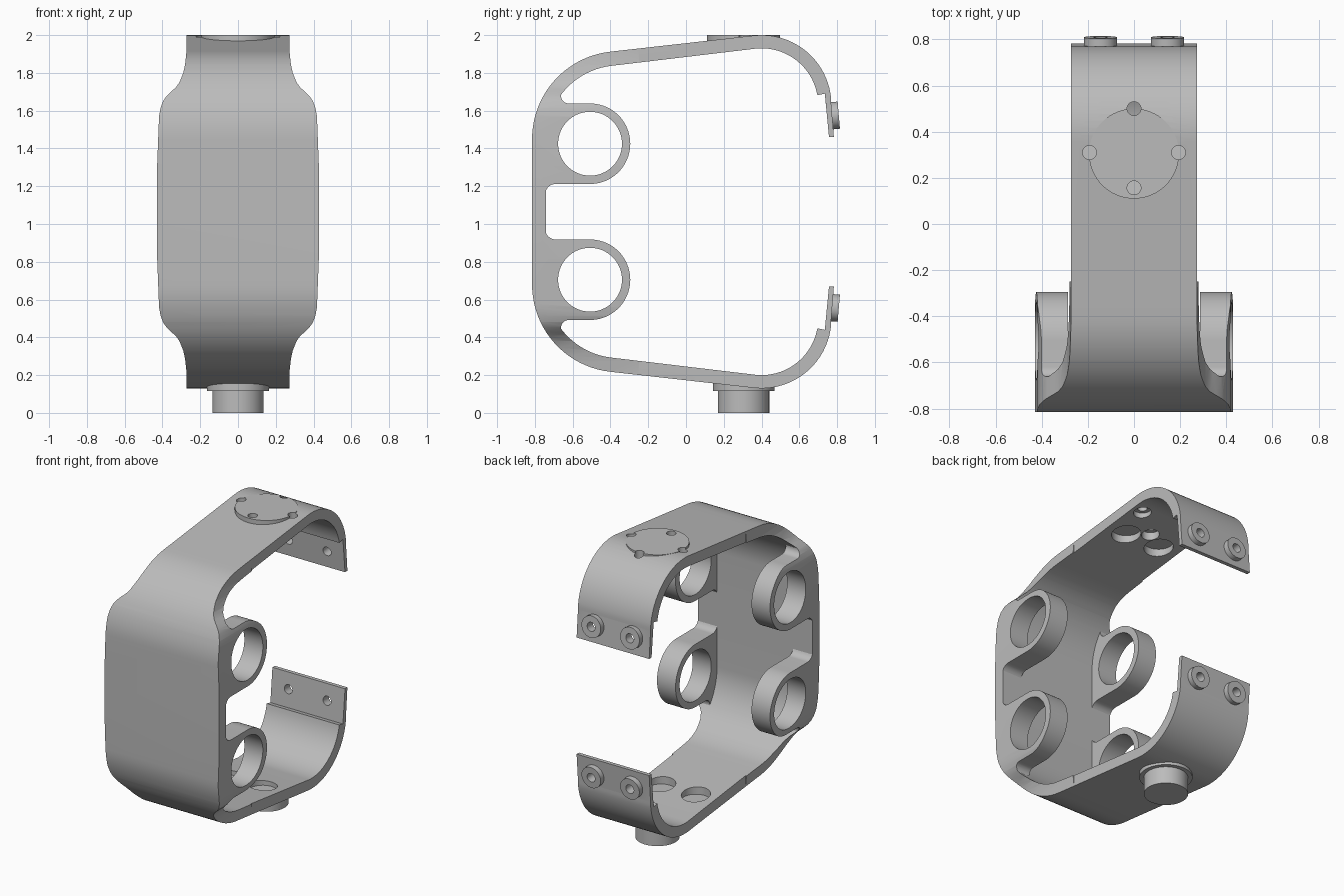
import bpy, bmesh, math
from mathutils import Vector, Matrix

cube = bpy.data.objects.get("Cube")
if cube:
    bpy.data.objects.remove(cube, do_unlink=True)

MID = 1.065  # height of the bracket's mirror plane

mat = bpy.data.materials.new("plain grey")
mat.use_nodes = True
grey = (0.5, 0.5, 0.5, 1)
mat.diffuse_color = grey
mat.node_tree.nodes["Principled BSDF"].inputs["Base Color"].default_value = grey


def flip(pts):
    return [(a, 2 * MID - z) for a, z in pts]


def arc(cy, cz, r, start, end, n=20):
    angles = [math.radians(start + (end - start) * i / n) for i in range(n + 1)]
    return [(cy + r * math.cos(t), cz + r * math.sin(t)) for t in angles]


def make(name, bm):
    bmesh.ops.recalc_face_normals(bm, faces=bm.faces)
    mesh = bpy.data.meshes.new(name)
    bm.to_mesh(mesh)
    bm.free()
    mesh.materials.append(mat)
    ob = bpy.data.objects.new(name, mesh)
    bpy.context.collection.objects.link(ob)
    return ob


def prism(name, pts, axis, lo, hi):
    """Extrude a (y, z) outline along x, or an (x, z) outline along y."""
    bm = bmesh.new()
    place = (lambda a, z: (lo, a, z)) if axis == "x" else (lambda a, z: (a, lo, z))
    face = bm.faces.new([bm.verts.new(place(a, z)) for a, z in pts])
    moved = bmesh.ops.extrude_face_region(bm, geom=[face])["geom"]
    shift = Vector((hi - lo, 0, 0) if axis == "x" else (0, hi - lo, 0))
    bmesh.ops.translate(bm, vec=shift, verts=[v for v in moved if isinstance(v, bmesh.types.BMVert)])
    return make(name, bm)


def rod(name, r, start, end, sides=48):
    """Cylinder between two points."""
    a, b = Vector(start), Vector(end)
    bm = bmesh.new()
    turn = (b - a).to_track_quat("Z", "Y").to_matrix().to_4x4()
    bmesh.ops.create_cone(bm, cap_ends=True, segments=sides, radius1=r, radius2=r,
                          depth=(b - a).length, matrix=Matrix.Translation((a + b) / 2) @ turn)
    return make(name, bm)


def combine(ob, tool, operation):
    tool.hide_render = True
    mod = ob.modifiers.new("cut", "BOOLEAN")
    mod.operation, mod.solver, mod.object = operation, "EXACT", tool
    bpy.context.view_layer.objects.active = ob
    bpy.ops.object.modifier_apply(modifier=mod.name)
    bpy.data.objects.remove(tool, do_unlink=True)


# C-shaped band
outer = [(.783, 1.46), (.768, 1.645)] + arc(.40, 1.63, .37, 5, 96.2) + arc(-.35, 1.45, .465, 96.2, 180)
inner = [(.757, 1.46), (.735, 1.69)] + arc(.40, 1.63, .30, 10, 96.2) + arc(-.35, 1.45, .39, 96.2, 180)
outline = outer + flip(outer)[::-1] + flip(inner) + inner[::-1]
band = prism("bracket_band", outline, "x", -.5, .5)

# Four ring lugs along the sides
lug = (arc(-.69, 1.157, .055, 180, 90, 8) + arc(-.508, 1.425, .213, -90, 90, 40)
       + arc(-.62, 1.68, .042, 270, 150, 8) + [(-.70, 1.70), (-.78, 1.45), (-.78, 1.157)])
for pts in (lug, flip(lug)):
    for lo, hi in ((.285, .48), (-.48, -.285)):
        combine(band, prism("lug", pts, "x", lo, hi), "UNION")

# Trim to the barrel-shaped front outline and to the narrow rear arms
half = [(.272, 2.1), (.272, 1.92), (.28, 1.845), (.29, 1.80), (.31, 1.75), (.33, 1.722), (.355, 1.70),
        (.38, 1.675), (.397, 1.65), (.41, 1.615), (.418, 1.57), (.428, 1.31), (.43, 1.15)]
right = half + flip(half)[::-1]
barrel = right + [(-x, z) for x, z in right[::-1]]
trim = prism("trim", barrel, "y", -1, -.25)
arms = [(-.272, -.2), (.272, -.2), (.272, 2.3), (-.272, 2.3)]
combine(trim, prism("arms", arms, "y", -.26, 1), "UNION")
combine(band, trim, "INTERSECT")

# Raised disc on the top arm
combine(band, rod("disc", .195, (0, .305, 1.95), (0, .305, 2.001), 64), "UNION")

# Mount stud and its flange under the bottom arm
combine(band, rod("flange", .163, (0, .305, .115), (0, .305, .175), 64), "UNION")
combine(band, rod("stud", .136, (0, .305, 0), (0, .305, .17), 64), "UNION")

# Lug bores
for z in (1.425, 2 * MID - 1.425):
    combine(band, rod("bore", .169, (-1, -.508, z), (1, -.508, z), 64), "DIFFERENCE")

# Blind pockets inside both arms
for x in (-.13, .13):
    for z in (.195, 2 * MID - .195):
        inside = z + (.3 if z < MID else -.3)
        combine(band, rod("pocket", .09, (x, .08, z), (x, .08, inside)), "DIFFERENCE")

# Counterbored screw holes through the disc
for x, y in ((-.193, .31), (.193, .31), (0, .157), (0, .50)):
    combine(band, rod("hole", .03, (x, y, 1.7), (x, y, 2.2), 32), "DIFFERENCE")
    combine(band, rod("counterbore", .055, (x, y, 1.7), (x, y, 1.95), 32), "DIFFERENCE")

# Screw bosses on the rear tips, with through holes
for side in (1, -1):
    normal = Vector((0, .996, .085 * side))
    for x in (-.145, .145):
        base = Vector((x, .772, MID + side * .508))
        combine(band, rod("boss", .072, base - normal * .005, base + normal * .037, 40), "UNION")
        combine(band, rod("screw_hole", .03, base - normal * .2, base + normal * .2, 32), "DIFFERENCE")

bpy.ops.object.select_all(action="DESELECT")
band.select_set(True)
bpy.context.view_layer.objects.active = band
bpy.ops.object.shade_smooth_by_angle(angle=math.radians(28))
